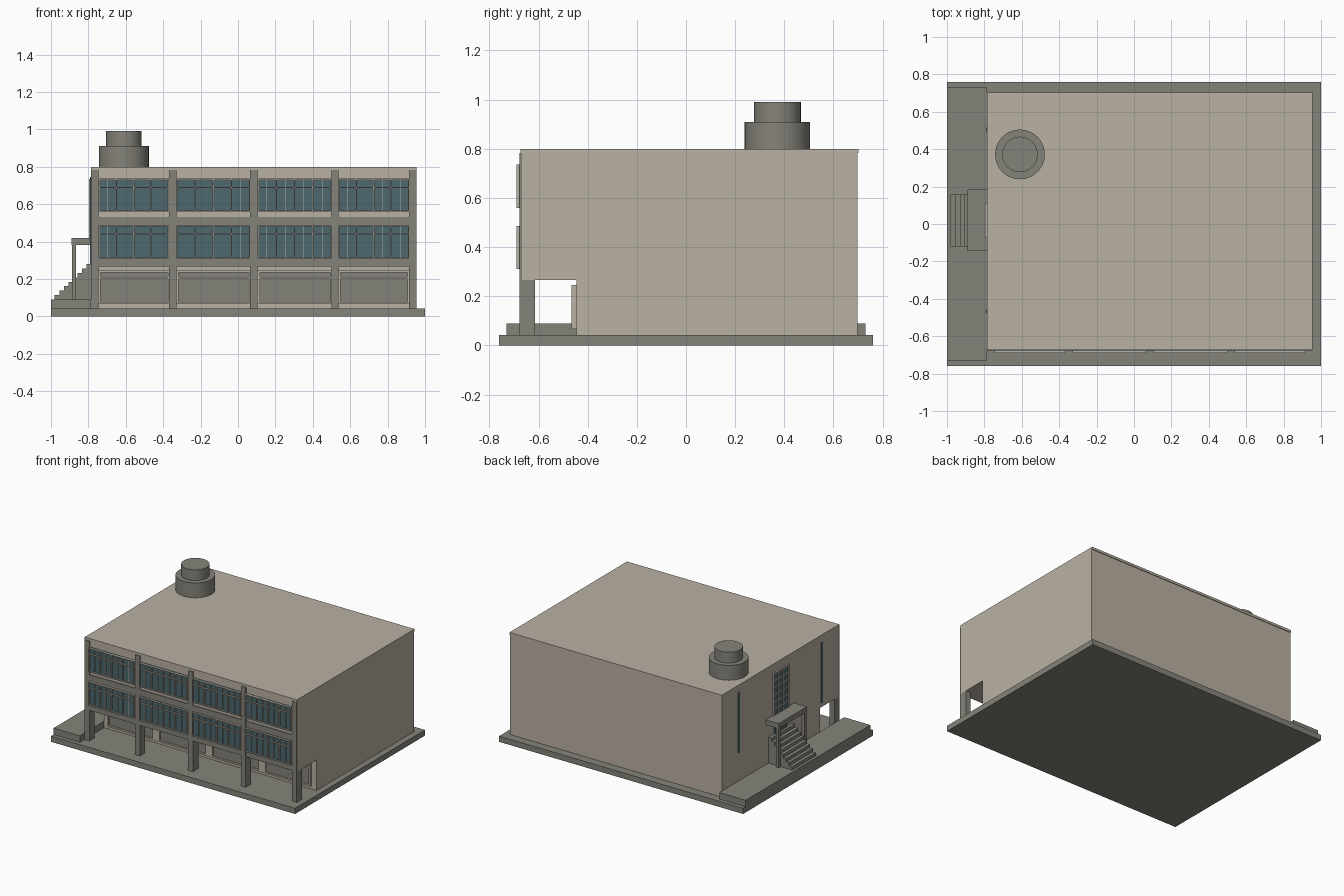
import bpy, bmesh, math

if "Cube" in bpy.data.objects:
    bpy.data.objects.remove(bpy.data.objects["Cube"])


def material(name, rgb):
    m = bpy.data.materials.new(name)
    m.diffuse_color = (*rgb, 1)
    m.use_nodes = True
    m.node_tree.nodes["Principled BSDF"].inputs["Base Color"].default_value = m.diffuse_color
    return m


BEIGE = material("beige wall", (0.49, 0.44, 0.37))
GREY = material("grey concrete", (0.235, 0.228, 0.195))
TEAL = material("teal glass", (0.075, 0.14, 0.155))


def mesh_object(name, bm, mat):
    me = bpy.data.meshes.new(name)
    bmesh.ops.recalc_face_normals(bm, faces=bm.faces)
    bm.to_mesh(me)
    bm.free()
    me.materials.append(mat)
    ob = bpy.data.objects.new(name, me)
    bpy.context.collection.objects.link(ob)
    return ob


def boxes(name, mat, items):
    """One object made of boxes given as (x0, x1, y0, y1, z0, z1)."""
    bm = bmesh.new()
    for x0, x1, y0, y1, z0, z1 in items:
        vs = bmesh.ops.create_cube(bm, size=1)["verts"]
        for v in vs:
            v.co.x = x1 if v.co.x > 0 else x0
            v.co.y = y1 if v.co.y > 0 else y0
            v.co.z = z1 if v.co.z > 0 else z0
    return mesh_object(name, bm, mat)


def prism(name, mat, profile, axis, a, b):
    """Extrude a 2D profile: (y, z) along x, or (x, z) along y."""
    bm = bmesh.new()
    put = (lambda p, t: (t, *p)) if axis == "x" else (lambda p, t: (p[0], t, p[1]))
    f = bm.faces.new([bm.verts.new(put(p, a)) for p in profile])
    ext = bmesh.ops.extrude_face_region(bm, geom=[f])["geom"]
    for v in ext:
        if isinstance(v, bmesh.types.BMVert):
            v.co["xyz".index(axis)] = b
    return mesh_object(name, bm, mat)


def cylinder(name, x, y, r, z0, z1):
    bm = bmesh.new()
    bmesh.ops.create_cone(bm, cap_ends=True, segments=40, radius1=r, radius2=r, depth=z1 - z0)
    bmesh.ops.translate(bm, vec=(x, y, (z0 + z1) / 2), verts=bm.verts)
    ob = mesh_object(name, bm, GREY)
    bpy.context.view_layer.objects.active = ob
    ob.select_set(True)
    bpy.ops.object.shade_smooth_by_angle(angle=math.radians(30))
    ob.select_set(False)


XL, XR = -0.785, 0.955

# Ground slab and raised side terrace
boxes("base_slab", GREY, [(-1, 1, -0.76, 0.76, 0, 0.042)])
boxes("side_terrace", GREY, [(-1, XL, -0.73, 0.73, 0.04, 0.09)])

# Main body with the ground floor set back under the front
prism("main_body", BEIGE, [(-0.445, 0.04), (0.697, 0.04), (0.697, 0.785), (-0.668, 0.785),
                           (-0.668, 0.267), (-0.445, 0.267)], "x", XL, XR)
boxes("roof_slab", BEIGE, [(XL, XR, -0.673, 0.702, 0.782, 0.8)])

# Front columns: full legs below, shallow piers above
col_x = [(-0.785, -0.745), (-0.37, -0.33), (0.065, 0.105), (0.5, 0.537), (0.915, 0.955)]
boxes("front_columns", GREY, [(a, b, -0.677, -0.615, 0.04, 0.267) for a, b in col_x])
boxes("front_piers", GREY, [(a, b, -0.677, -0.666, 0.267, 0.782) for a, b in col_x])
boxes("floor_bands", GREY, [(XL, XR, -0.674, -0.666, z0, z1)
                            for z0, z1 in ((0.267, 0.312), (0.484, 0.532))])

# Framed windows between the columns on the two upper floors
glass, frames = [], []
for (_, left), (right, _) in zip(col_x, col_x[1:]):
    for z0, z1 in ((0.31, 0.486), (0.56, 0.736)):
        t = 0.006
        glass.append((left, right, -0.679, -0.667, z0, z1))
        for zc in (z0 + t / 2, z1 - t / 2, z1 - 0.046):
            frames.append((left, right, -0.69, -0.667, zc - t / 2, zc + t / 2))
        for i in range(5):
            w = (right - left - t) / 4
            frames.append((left + i * w, left + i * w + t, -0.69, -0.667, z0, z1))
        for i in range(4):
            xc = left + (i + 0.5) * (right - left) / 4
            frames.append((xc - 0.001, xc + 0.001, -0.684, -0.667, z0, z1))
boxes("front_glass", TEAL, glass)
boxes("front_window_frames", BEIGE, frames)

# Ground floor shutters with frames behind the columns
boxes("ground_panel", GREY, [(-0.735, 0.905, -0.455, -0.44, 0.07, 0.243)])
rails = [(-0.745, 0.915, -0.465, -0.44, z, z + 0.011) for z in (0.067, 0.2, 0.234)]
posts = [(max(a - 0.005, -0.745), min(b + 0.012, 0.915), -0.465, -0.44, 0.067, 0.245)
         for a, b in col_x[1:-1]]
ends = [(-0.745, -0.735, -0.465, -0.44, 0.067, 0.245), (0.905, 0.915, -0.465, -0.44, 0.067, 0.245)]
boxes("ground_panel_frame", BEIGE, rails + posts + ends)

# Narrow slit windows and the tall stair window on the left side
boxes("slit_windows", TEAL, [(XL - 0.005, XL + 0.01, y - 0.01, y + 0.01, 0.3, 0.745)
                             for y in (0.505, -0.467)])
boxes("stair_window_glass", TEAL, [(XL - 0.006, XL + 0.01, -0.07, 0.105, 0.42, 0.71)])
bars = [(XL - 0.011, XL, y - 0.004, y + 0.004, 0.42, 0.735)
        for y in (-0.07, -0.012, 0.047, 0.105)]
bars += [(XL - 0.011, XL, -0.074, 0.109, z - 0.004, z + 0.004)
         for z in (0.47, 0.523, 0.576, 0.629, 0.682, 0.731)]
boxes("stair_window_bars", BEIGE, bars)
boxes("stair_window_top_glass", TEAL, [(XL - 0.006, XL + 0.01, -0.07, 0.105, 0.71, 0.731)])
boxes("side_door", TEAL, [(XL - 0.006, XL + 0.01, -0.05, 0.09, 0.28, 0.385)])

# Entrance stairs
steps, n = [(-0.98, 0.09)], 8
run, rise = (0.98 + XL) / n, 0.19 / n
for i in range(n):
    steps += [(-0.98 + i * run, 0.09 + (i + 1) * rise), (-0.98 + (i + 1) * run, 0.09 + (i + 1) * rise)]
steps.append((XL, 0.09))
prism("entrance_stairs", GREY, steps, "y", -0.12, 0.157)

# Entrance canopy on two posts
boxes("entrance_canopy", GREY, [(-0.89, XL, -0.145, 0.185, 0.383, 0.42)])
boxes("canopy_posts", GREY, [(-0.887, -0.865, y, y + 0.024, 0.09, 0.385) for y in (-0.142, 0.158)])

# Round roof tower in two tiers
cylinder("tower_lower", -0.61, 0.372, 0.133, 0.79, 0.91)
cylinder("tower_upper", -0.61, 0.372, 0.095, 0.9, 0.99)
